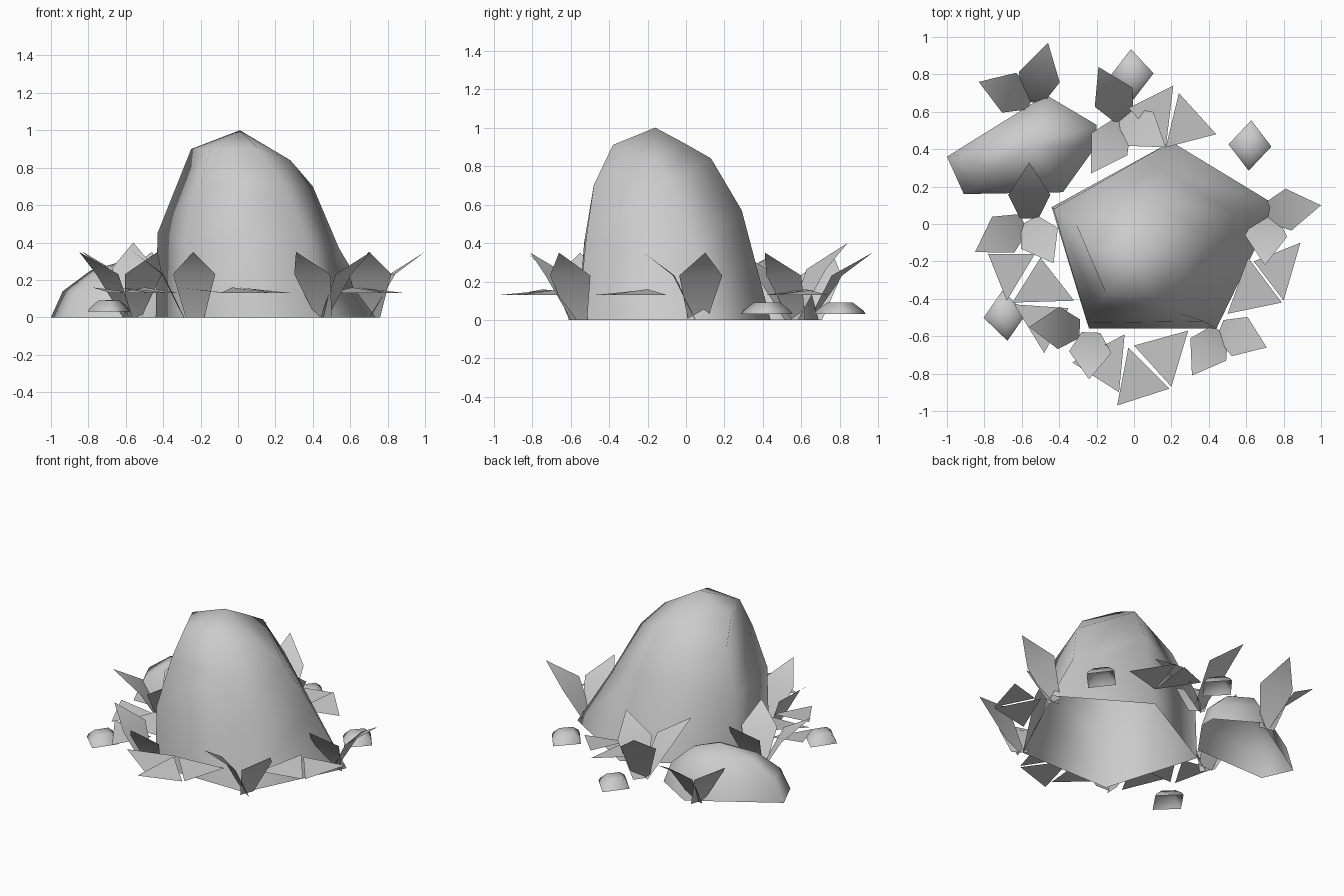
import bpy, math
from mathutils import Vector

if "Cube" in bpy.data.objects:
    bpy.data.objects.remove(bpy.data.objects["Cube"])


def make(name, verts, faces):
    me = bpy.data.meshes.new(name)
    me.from_pydata([tuple(v) for v in verts], [], faces)
    me.update()
    for p in me.polygons:
        p.use_smooth = True
    ob = bpy.data.objects.new(name, me)
    bpy.context.collection.objects.link(ob)
    return ob


def loft(name, rings, peak):
    """Skin counter-clockwise rings upward and close them at a peak; open below."""
    n = len(rings[0])
    verts = [p for r in rings for p in r] + [peak]
    faces = []
    for k in range(len(rings) - 1):
        for i in range(n):
            j = (i + 1) % n
            faces.append((k*n + i, k*n + j, (k+1)*n + j, (k+1)*n + i))
    last = (len(rings) - 1) * n
    faces += [(last + i, last + (i + 1) % n, len(verts) - 1) for i in range(n)]
    return make(name, verts, faces)


def mound(name, base, peak, levels):
    """Rock whose base outline shrinks toward the peak by (scale, z) levels."""
    px, py, _ = peak
    rings = [[(px + (x - px)*s, py + (y - py)*s, z) for x, y in base] for s, z in levels]
    return loft(name, rings, peak)


# Large five-sided boulder
loft("large_boulder", [
    [(-.24, -.56, 0), (.44, -.56, 0), (.76, .10, 0), (.20, .44, 0), (-.44, .09, 0)],
    [(-.25, -.53, .40), (.37, -.52, .42), (.54, .05, .37), (.15, .29, .57), (-.43, .08, .45)],
    [(-.20, -.44, .71), (.25, -.48, .70), (.40, -.08, .70), (.10, .13, .84), (-.31, .0, .75)],
    [(-.15, -.37, .90), (.10, -.38, .91), (.28, -.17, .84), (.06, -.01, .92), (-.25, -.14, .90)],
], (.01, -.16, 1.0))

# Smaller boulder behind on the left
mound("small_boulder",
      [(-.91, .16), (-.38, .17), (-.20, .42), (-.20, .53), (-.47, .69), (-1.0, .36)],
      (-.55, .42, .32), [(1, 0), (.86, .14), (.53, .25)])

# Pebbles
for k, (x, y, turn) in enumerate([(-.01, .80, 0), (.62, .42, -.1), (-.69, -.49, .05)]):
    base = []
    for i in range(4):
        a = turn + .05 + i*math.pi/2
        r = .135 if i % 2 else .115
        base.append((x + r*math.cos(a), y + r*math.sin(a)))
    mound(f"pebble_{k+1}", base, (x, y, .092), [(1, .03), (.9, .05), (.5, .09)])


# Upright leaves: narrow foot, wide middle, pointed tip
def leaf(name, foot, tip, height=.35):
    f, t = Vector(foot), Vector(tip)
    d = t - f
    side = Vector((-d.y, d.x)).normalized()
    mid = f + d*.42
    pts = [(f - side*.05, 0), (f + side*.05, 0),
           (mid + side*.113, height*.66), (mid - side*.113, height*.66), (t, height)]
    verts = [(p.x, p.y, z) for p, z in pts]
    make(name, verts, [(0, 1, 2, 3), (3, 2, 4)])


LEAVES = [
    (-.56, .03, -.56, .33, .40), (-.59, .01, -.85, -.15, .35), (-.56, .02, -.43, -.21, .35),
    (-.29, -.56, -.56, -.55, .35), (-.23, -.58, -.24, -.83, .35),
    (.46, -.57, .31, -.81, .35), (.46, -.56, .71, -.66, .35),
    (.70, .06, 1.0, .10, .35), (.71, .05, .70, -.22, .35),
    (-.05, .56, -.19, .84, .40), (-.06, .54, -.23, .27, .35), (-.06, .58, .17, .41, .35),
    (-.54, .65, -.46, .97, .35), (-.55, .66, -.83, .76, .35),
]
for k, (fx, fy, tx, ty, h) in enumerate(LEAVES):
    leaf(f"upright_leaf_{k+1}", (fx, fy), (tx, ty), h)

# Flat three-cornered leaves hovering around the boulder
FLAT = [
    [(-.78, -.16), (-.68, -.41), (-.53, -.16)],
    [(-.50, -.18), (-.65, -.42), (-.32, -.41)],
    [(-.64, -.43), (-.48, -.69), (-.35, -.45)],
    [(-.33, -.74), (-.08, -.90), (-.05, -.59)],
    [(-.03, -.66), (-.09, -.97), (.19, -.88)],
    [(.0, -.65), (.20, -.87), (.29, -.57)],
    [(.64, -.20), (.80, -.41), (.89, -.10)],
    [(.61, -.18), (.50, -.48), (.79, -.42)],
    [(-.03, .62), (.17, .41), (.21, .74)],
    [(.24, .70), (.17, .41), (.44, .48)],
]
for k, tri in enumerate(FLAT):
    make(f"flat_leaf_{k+1}", [(x, y, z) for (x, y), z in zip(tri, (.16, .13, .13))], [(0, 1, 2)])
